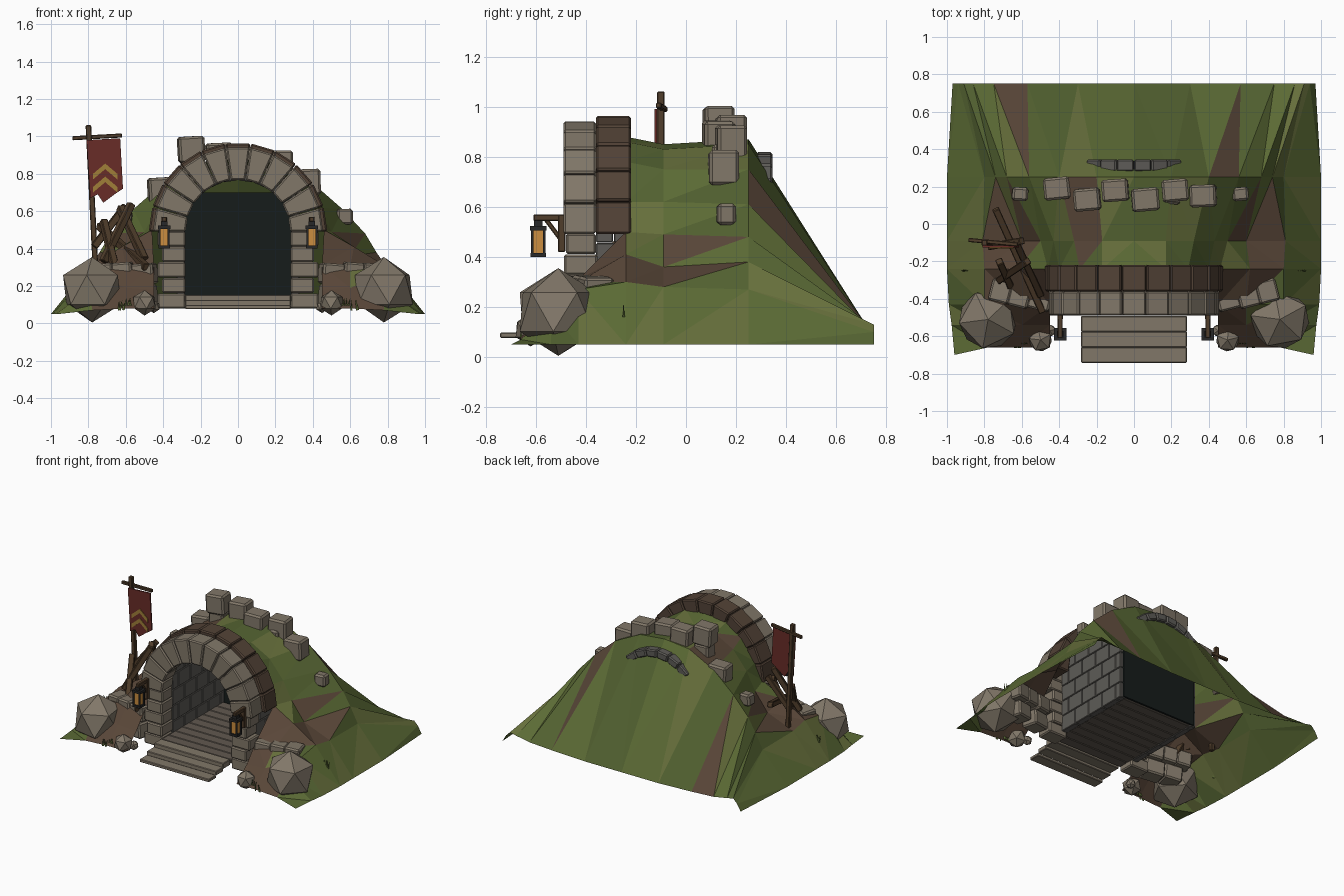
import bpy, bmesh, random
from math import sin, cos, pi
from mathutils import Vector, Matrix, Euler

if "Cube" in bpy.data.objects:
    bpy.data.objects.remove(bpy.data.objects["Cube"])
random.seed(4)

def mat(name, r, g, b):
    m = bpy.data.materials.new(name)
    m.diffuse_color = (r, g, b, 1)
    m.use_nodes = True
    m.node_tree.nodes["Principled BSDF"].inputs["Base Color"].default_value = m.diffuse_color
    return m

STONE = mat("stone", .22, .185, .14)
GREY = mat("grey_stone", .11, .105, .095)
BROWN = mat("brown_stone", .085, .055, .037)
WOOD = mat("wood", .08, .047, .024)
PLANK = mat("plank", .12, .10, .08)
DARK = mat("dark", .008, .012, .011)
IRON = mat("iron", .02, .02, .02)
RED = mat("red_cloth", .14, .025, .02)
GOLD = mat("gold_cloth", .35, .21, .04)
GLOW = mat("glow", .6, .27, .05)
GRASS = [mat("grass_a", .105, .145, .035), mat("grass_b", .085, .12, .03), mat("grass_c", .13, .155, .043)]
DIRT = mat("dirt", .10, .062, .04)

def finish(name, bm, m, bevel=0):
    bmesh.ops.recalc_face_normals(bm, faces=bm.faces)
    me = bpy.data.meshes.new(name)
    bm.to_mesh(me)
    bm.free()
    o = bpy.data.objects.new(name, me)
    bpy.context.collection.objects.link(o)
    for k in (m if isinstance(m, list) else [m]):
        me.materials.append(k)
    if bevel:
        b = o.modifiers.new("bevel", 'BEVEL')
        b.width, b.segments = bevel, 1
    return o

def add_box(bm, c, s, rot=(0, 0, 0)):
    M = Matrix.Translation(c) @ Euler(rot).to_matrix().to_4x4() @ Matrix.Diagonal((*s, 1))
    bmesh.ops.create_cube(bm, size=1, matrix=M)

def boxes(name, items, m, bevel=0):
    bm = bmesh.new()
    for it in items:
        add_box(bm, *it)
    return finish(name, bm, m, bevel)

def beam(name, a, b, w, m=WOOD):
    a, b = Vector(a), Vector(b)
    q = (b - a).to_track_quat('Z', 'Y').to_euler()
    return boxes(name, [((a + b) / 2, (w, w, (b - a).length), q)], m, .004)

def prism(bm, pts, y0, y1):
    # extrude an x-z outline along y
    f = bm.faces.new([bm.verts.new((x, y0, z)) for x, z in pts])
    r = bmesh.ops.extrude_face_region(bm, geom=[f])
    for v in r["geom"]:
        if isinstance(v, bmesh.types.BMVert):
            v.co.y = y1

def arch(name, r0, r1, cz, y0, y1, n, m, a0=0, a1=pi):
    bm = bmesh.new()
    st = (a1 - a0) / n
    for i in range(n):
        s, e = a0 + i * st + .004, a0 + (i + 1) * st - .004
        prism(bm, [(r * cos(a), cz + r * sin(a)) for r, a in ((r0, s), (r1, s), (r1, e), (r0, e))], y0, y1)
    return finish(name, bm, m, .008)

# Mound: half profiles (x, z) from centre outwards at each y
hill = [
    (-.66, [(.45, .08), (.6, .08), (.78, .07), (.96, .05)]),
    (-.54, [(.45, .18), (.6, .19), (.79, .18), (.975, .05)]),
    (-.43, [(.45, .31), (.6, .30), (.80, .27), (.99, .05)]),
    (-.24, [(0, .88), (.17, .86), (.29, .78), (.40, .62), (.46, .50), (.62, .41), (.80, .30), (1, .05)]),
    (-.09, [(0, .85), (.17, .83), (.32, .75), (.43, .62), (.50, .49), (.60, .36), (.81, .28), (1, .05)]),
    (.25, [(0, .87), (.2, .85), (.4, .75), (.56, .61), (.68, .48), (.74, .38), (.80, .27), (1, .05)]),
    (.75, [(0, .08), (.3, .08), (.57, .09), (.75, .10), (.86, .12), (.91, .13), (.94, .10), (.97, .05)])]
bm = bmesh.new()
for s in (-1, 1):
    rows = [[bm.verts.new((s * x, y - (.04 * (x > .9) if y == -.66 else 0), z)) for x, z in p] for y, p in hill]
    for a, b in zip(rows, rows[1:]):
        b = b[len(b) - len(a):]
        for i in range(len(a) - 1):
            bm.faces.new((a[i], a[i + 1], b[i + 1], b[i]))
bmesh.ops.remove_doubles(bm, verts=bm.verts, dist=.001)
bmesh.ops.triangulate(bm, faces=bm.faces)
for f in bm.faces:
    c = f.calc_center_median()
    bank = c.y < .1 and .45 < abs(c.x) < .78 and c.z < .45
    f.material_index = 3 if random.random() < (.85 if bank else .1 * (abs(c.x) < .8)) else random.randrange(3)
finish("mound", bm, GRASS + [DIRT])

# Arch rings and jambs
arch("front_arch", .28, .455, .49, -.49, -.36, 11, STONE)
arch("rear_arch", .38, .477, .49, -.36, -.22, 11, BROWN)
arch("back_ruin_arch", .30, .355, .465, .28, .345, 6, GREY, pi * .24, pi * .76)
jambs = []
for s in (-1, 1):
    for i in range(5):
        w = (.15, .125)[i % 2]
        jambs.append(((s * (.28 + w / 2), -.42, .12 + i * .083), (w, .12 + .015 * (i % 2), .082)))
boxes("jamb_stones", jambs, STONE, .008)

# Tunnel: side walls in running bond, dark end, plank floor, steps
wall = []
for s in (-1, 1):
    for r in range(5):
        y = -.36
        while y < .24:
            e = min(y + (.07 if r % 2 and y == -.36 else .14), .25)
            wall.append(((s * .305, (y + e) / 2, .17 + r * .115), (.045, e - y - .003, .113)))
            y = e
boxes("tunnel_walls", wall, GREY, .004)
boxes("tunnel_end", [((0, .25, .41), (.61, .015, .58))], DARK)
boxes("floor_planks", [((0, -.445 + i * .08, .132), (.57, .077, .03)) for i in range(9)], PLANK, .004)
boxes("steps", [((0, -.70 + i * .083, .088 + i * .022), (.565, .084, .022 + i * .01)) for i in range(3)], STONE, .004)

# Retaining stones half buried beside the entrance
ret = []
for s in (-1, 1):
    for x, y, z, w in ((.5, -.40, .265, .12), (.61, -.385, .27, .11), (.71, -.36, .265, .11),
                       (.51, -.42, .15, .14), (.66, -.41, .16, .13)):
        ret.append(((s * x, y, z), (w, .12, .11), (0, .08 * s, .25 * s)))
boxes("retaining_stones", ret, STONE, .01)

# Ruined wall blocks along the crest
crest = [(-.61, .16, .56, .085), (-.41, .19, .71, .14), (-.25, .13, .93, .14), (-.1, .18, .895, .14),
         (.06, .13, .87, .145), (.22, .18, .855, .14), (.37, .15, .755, .14), (.57, .16, .57, .085),
         (-.25, .14, .81, .115), (.2, .15, .80, .10)]
boxes("crest_blocks", [((x, y, z), (w, w * .85, w), (0, random.uniform(-.06, .06), random.uniform(-.12, .12)))
                       for x, y, z, w in crest], STONE, .012)

# Boulders and rocks
for s in (-1, 1):
    for j, (x, y, z, r) in enumerate(((.78, -.51, .18, .175), (.5, -.62, .11, .068), (.45, -.57, .09, .035))):
        bm = bmesh.new()
        bmesh.ops.create_icosphere(bm, subdivisions=1, radius=r, matrix=Matrix.Translation((s * x, y, z))
                                   @ Matrix.Rotation(s * .5 + j, 4, 'Z'))
        finish("boulder", bm, STONE)

# Lanterns on brackets
for s in (-1, 1):
    x = s * .395
    beam("bracket_post", (x, -.497, .42), (x, -.497, .57), .03)
    beam("bracket_arm", (x, -.48, .557), (x, -.61, .557), .026)
    beam("bracket_brace", (x, -.50, .47), (x, -.56, .55), .018)
    boxes("lantern_glass", [((x, -.59, .46), (.04, .04, .09))], GLOW)
    fr = [((x, -.59, .408), (.062, .062, .016)), ((x, -.59, .515), (.066, .066, .018)), ((x, -.59, .532), (.035, .035, .025))]
    fr += [((x + a, -.59 + b, .46), (.01, .01, .1)) for a in (-.024, .024) for b in (-.024, .024)]
    boxes("lantern_frame", fr, IRON)

# Banner on its pole
beam("banner_pole", (-.76, -.1, .25), (-.80, -.1, 1.06), .03)
beam("banner_crossbar", (-.885, -.085, .99), (-.62, -.11, 1.005), .022)
bm = bmesh.new()
prism(bm, [(-.81, .98), (-.63, .99), (-.615, .72), (-.66, .69), (-.72, .645), (-.75, .69), (-.79, .67)], -.125, -.115)
finish("banner_cloth", bm, RED)
bm = bmesh.new()
for z in (.70, .77):
    prism(bm, [(-.775, z), (-.71, z + .055), (-.645, z), (-.645, z + .03), (-.71, z + .085), (-.775, z + .03)], -.13, -.126)
finish("banner_chevrons", bm, GOLD)

# Collapsed timbers on the left bank
for a, b in (((-.74, .08, .52), (-.49, -.47, .30)), ((-.57, -.2, .64), (-.72, -.3, .33)),
             ((-.63, -.1, .62), (-.5, -.38, .34)), ((-.72, -.2, .55), (-.63, -.4, .18)),
             ((-.77, -.12, .41), (-.60, -.09, .63))):
    beam("timber", a, b, .038)

# Grass tufts
bm = bmesh.new()
for s in (-1, 1):
    for x, y, z in ((.58, -.64, .11), (.62, -.66, .1), (.9, -.25, .19)):
        for k in range(4):
            M = Matrix.Translation((s * x + random.uniform(-.02, .02), y, z)) @ Matrix.Rotation(random.uniform(-.4, .4), 4, 'Y')
            bmesh.ops.create_cone(bm, segments=3, radius1=.006, radius2=0, depth=.06, matrix=M)
finish("grass_tufts", bm, GRASS[1])
